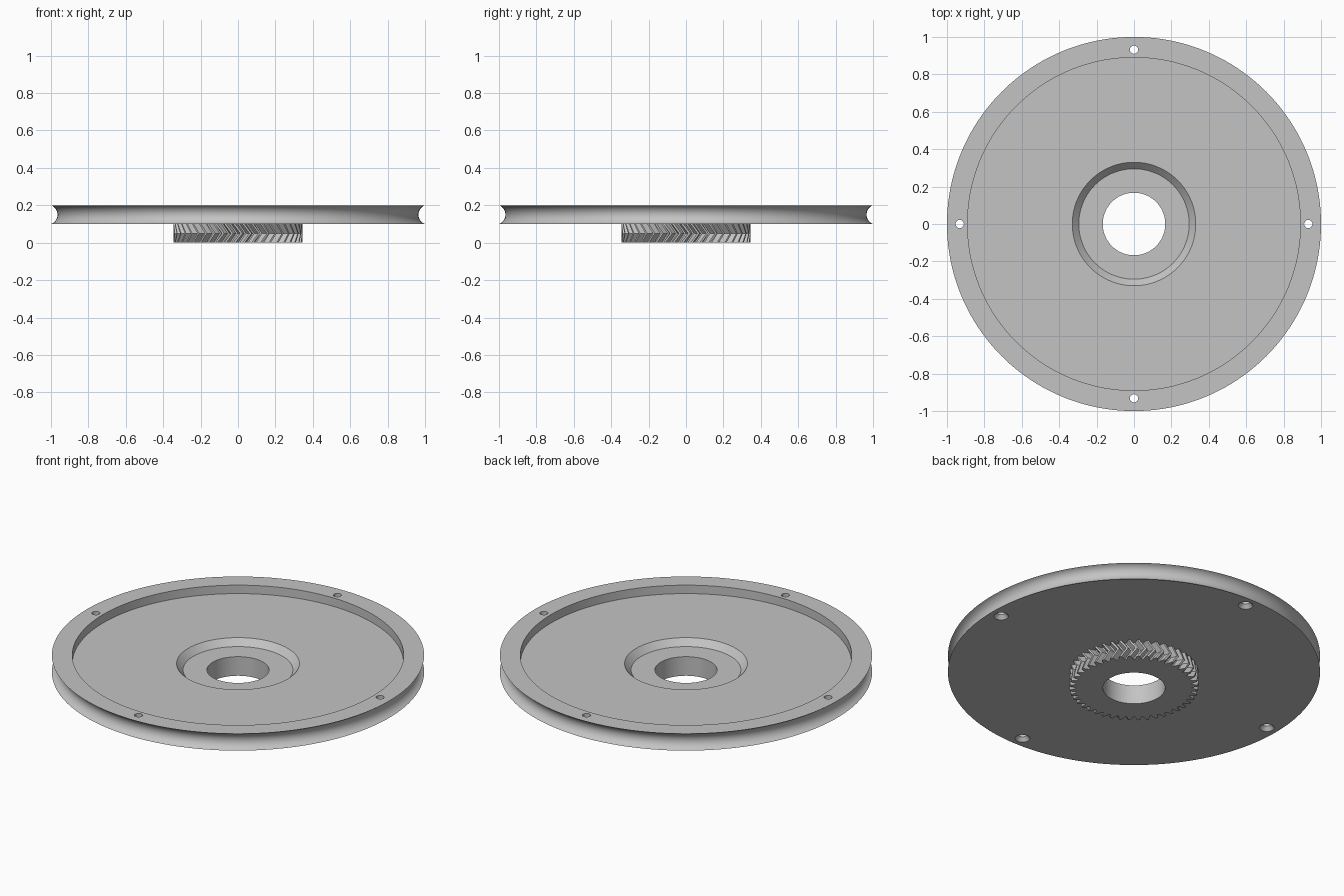
import bpy, bmesh
from math import pi, sin, cos, asin, radians

cube = bpy.data.objects.get("Cube")
if cube:
    bpy.data.objects.remove(cube, do_unlink=True)

grey = bpy.data.materials.new("plain_grey")
grey.use_nodes = True
colour = (0.55, 0.55, 0.55, 1)
grey.diffuse_color = colour
grey.node_tree.nodes["Principled BSDF"].inputs["Base Color"].default_value = colour


def circle(r, z, n, centre=(0, 0)):
    return [(centre[0] + r * cos(2 * pi * i / n), centre[1] + r * sin(2 * pi * i / n), z)
            for i in range(n)]


def loft(name, rings, closed=True):
    """Skin equal rings of points; either loop back to the first or cap both ends."""
    bm = bmesh.new()
    loops = [[bm.verts.new(p) for p in ring] for ring in rings]
    n = len(loops[0])
    pairs = list(zip(loops, loops[1:]))
    if closed:
        pairs.append((loops[-1], loops[0]))
    else:
        bm.faces.new(loops[0])
        bm.faces.new(loops[-1])
    for a, b in pairs:
        for i in range(n):
            j = (i + 1) % n
            bm.faces.new((a[i], a[j], b[j], b[i]))
    bmesh.ops.recalc_face_normals(bm, faces=bm.faces)
    mesh = bpy.data.meshes.new(name)
    bm.to_mesh(mesh)
    bm.free()
    obj = bpy.data.objects.new(name, mesh)
    bpy.context.collection.objects.link(obj)
    mesh.materials.append(grey)
    return obj


def select(obj):
    bpy.ops.object.select_all(action="DESELECT")
    obj.select_set(True)
    bpy.context.view_layer.objects.active = obj


BORE, BASE, TOP, FLOOR = 0.167, 0.1, 0.2, 0.15

# Pulley disc: bore, dished hub, recessed face, raised rim, concave groove
profile = [(BORE, BASE), (BORE, 0.113), (0.295, 0.113), (0.33, FLOOR), (0.89, FLOOR), (0.89, TOP)]
half, depth = 0.05, 0.035
arc_r = (half ** 2 + depth ** 2) / (2 * depth)
span = asin(half / arc_r)
steps = 16
for i in range(steps + 1):
    a = span - 2 * span * i / steps
    profile.append((1 - depth + arc_r * (1 - cos(a)), FLOOR + arc_r * sin(a)))
disc = loft("pulley_disc", [circle(r, z, 160) for r, z in profile])

# Four countersunk screw holes through the rim
for k in range(4):
    centre = (0.932 * cos(k * pi / 2), 0.932 * sin(k * pi / 2))
    shape = [(0.044, 0.095), (0.022, 0.122), (0.022, 0.25)]
    cutter = loft("hole_cutter", [circle(r, z, 24, centre) for r, z in shape], closed=False)
    cutter.hide_render = True
    mod = disc.modifiers.new("screw_hole", "BOOLEAN")
    mod.operation = "DIFFERENCE"
    mod.solver = "EXACT"
    mod.object = cutter
    select(disc)
    bpy.ops.object.modifier_apply(modifier=mod.name)
    bpy.data.objects.remove(cutter, do_unlink=True)

# Herringbone gear under the disc
TEETH, ROOT, TIP = 44, 0.312, 0.346


def toothed(z, twist):
    ring = []
    for t in range(TEETH):
        for frac, r in ((0, ROOT), (0.2, ROOT), (0.48, TIP), (0.72, TIP)):
            a = 2 * pi * (t + frac) / TEETH + twist
            ring.append((r * cos(a), r * sin(a), z))
    return ring


count = TEETH * 4
gear = loft("herringbone_gear", [toothed(0, 0), toothed(BASE / 2, 0.11), toothed(BASE, 0),
                                 circle(BORE, BASE, count), circle(BORE, 0, count)])

for obj in (disc, gear):
    select(obj)
    bpy.ops.object.shade_smooth_by_angle(angle=radians(30))
